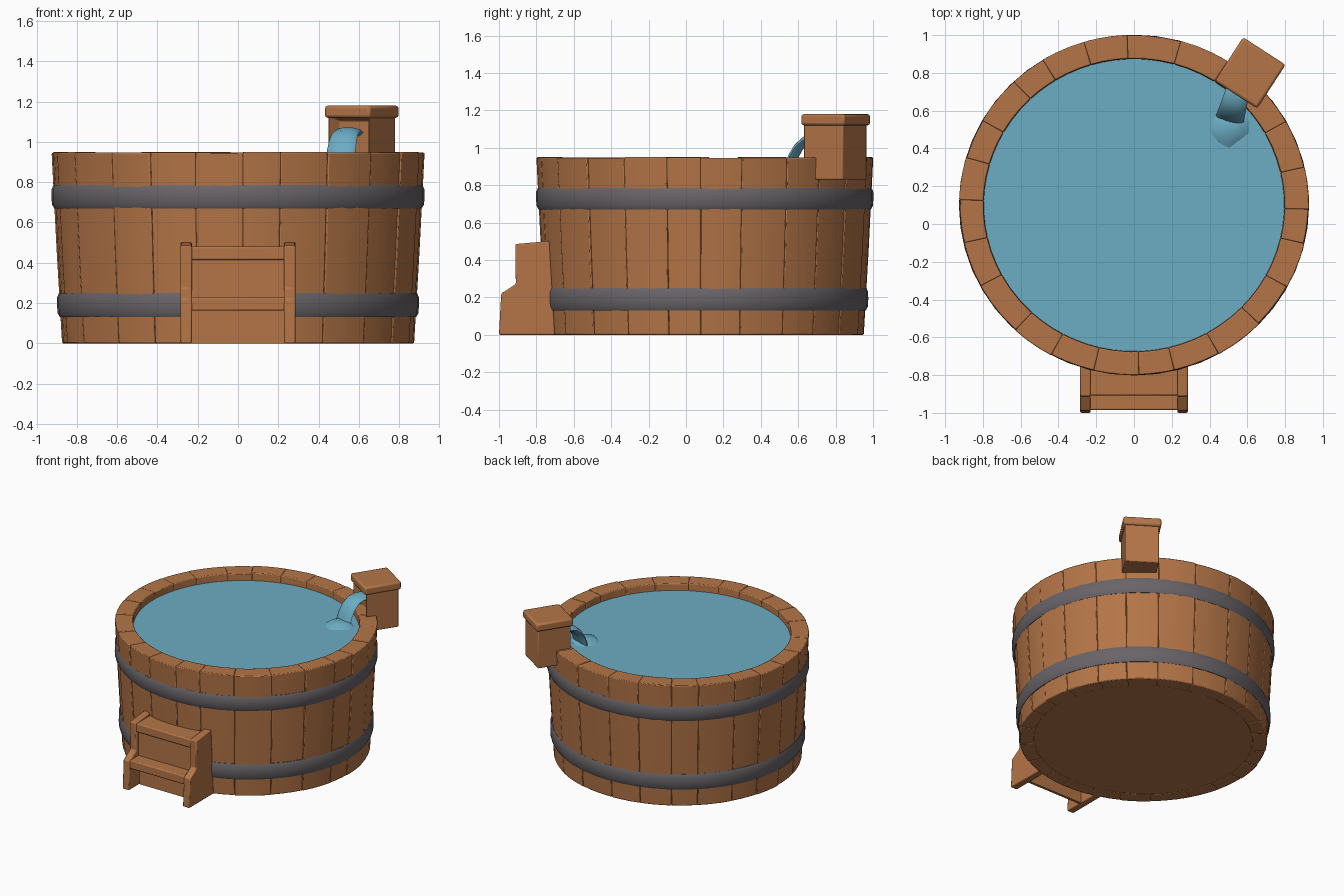
import bpy, bmesh, math, random
from mathutils import Matrix, Vector

if "Cube" in bpy.data.objects:
    bpy.data.objects.remove(bpy.data.objects["Cube"])

random.seed(4)
CY, K = 0.1, 0.973          # tub centre and slight oval squash
TURN = math.radians(-33)    # spout post rotation


def material(name, rgb):
    m = bpy.data.materials.new(name)
    m.diffuse_color = (*rgb, 1)
    m.use_nodes = True
    m.node_tree.nodes["Principled BSDF"].inputs["Base Color"].default_value = m.diffuse_color
    return m


WOOD = material("warm_wood", (0.456, 0.178, 0.063))
IRON = material("dark_iron", (0.14, 0.127, 0.138))
WATER = material("blue_water", (0.15, 0.413, 0.552))


def finish(name, bm, mat, bevel=0.0, segments=1, angle=35):
    bmesh.ops.recalc_face_normals(bm, faces=bm.faces)
    me = bpy.data.meshes.new(name)
    bm.to_mesh(me)
    bm.free()
    me.materials.append(mat)
    ob = bpy.data.objects.new(name, me)
    bpy.context.collection.objects.link(ob)
    bpy.ops.object.select_all(action='DESELECT')
    bpy.context.view_layer.objects.active = ob
    ob.select_set(True)
    bpy.ops.object.shade_smooth_by_angle(angle=math.radians(angle))
    if bevel:
        mod = ob.modifiers.new("soft_edges", 'BEVEL')
        mod.width, mod.segments = bevel, segments
        mod.limit_method, mod.angle_limit = 'ANGLE', math.radians(40)
    return ob


def sweep(bm, profile, a0, a1, n):
    """Sweep a closed (radius, z) profile around the tub from a0 to a1."""
    full = a1 - a0 > 6.28
    rings = []
    for i in range(n if full else n + 1):
        a = a0 + (a1 - a0) * i / n
        rings.append([bm.verts.new((r * math.cos(a), CY + K * r * math.sin(a), z))
                      for r, z in profile])
    pairs = list(zip(rings, rings[1:])) + ([(rings[-1], rings[0])] if full else [])
    for p, q in pairs:
        for j in range(len(profile)):
            k = (j + 1) % len(profile)
            bm.faces.new((p[j], p[k], q[k], q[j]))
    if not full:
        bm.faces.new(rings[0])
        bm.faces.new(rings[-1])


def box(name, size, centre, mat=WOOD, turn=0.0, tilt=0.0, bevel=0.008):
    bm = bmesh.new()
    bmesh.ops.create_cube(bm, size=1)
    bm.transform(Matrix.Translation(centre) @ Matrix.Rotation(turn, 4, 'Z')
                 @ Matrix.Rotation(tilt, 4, 'X') @ Matrix.Diagonal((*size, 1)))
    return finish(name, bm, mat, bevel, 2)


# Staves with slightly uneven widths, faces and heights
bm = bmesh.new()
COUNT = 24
cuts = [2 * math.pi * (i + random.uniform(-0.18, 0.18)) / COUNT for i in range(COUNT)]
cuts.append(cuts[0] + 2 * math.pi)
for a0, a1 in zip(cuts, cuts[1:]):
    d, h = random.uniform(-0.004, 0.003), random.uniform(-0.004, 0.002)
    sweep(bm, [(0.873 + d, 0), (0.9 + d, 0.46), (0.925 + d, 0.95 + h),
               (0.798, 0.95 + h), (0.79, 0.8), (0.77, 0)], a0, a1, 3)
finish("tub_staves", bm, WOOD, 0.006, 2)

# Tub floor and water surface
for name, r, z, depth, mat in (("tub_floor", 0.8, 0.022, 0.04, WOOD),
                               ("water_surface", 0.8, 0.885, 0.02, WATER)):
    bm = bmesh.new()
    bmesh.ops.create_cone(bm, cap_ends=True, segments=64, radius1=r, radius2=r, depth=depth)
    bm.transform(Matrix.Translation((0, CY, z)) @ Matrix.Diagonal((1, K, 1, 1)))
    finish(name, bm, mat)

# Two iron hoops with softly rounded edges
for name, r, z0, z1 in (("lower_hoop", 0.889, 0.13, 0.25), ("upper_hoop", 0.917, 0.67, 0.785)):
    bm = bmesh.new()
    sweep(bm, [(r - 0.04, z0), (r - 0.004, z0), (r + 0.007, z0 + 0.02),
               (r + 0.01, (z0 + z1) / 2), (r + 0.009, z1 - 0.02),
               (r, z1), (r - 0.04, z1)], 0, 2 * math.pi, 48)
    finish(name, bm, IRON, angle=50)

# Step side panels
SIDE = [(-1.0, 0), (-0.988, 0.22), (-0.91, 0.272), (-0.912, 0.485), (-0.73, 0.502), (-0.70, 0)]
for s, name in ((-1, "step_side_left"), (1, "step_side_right")):
    bm = bmesh.new()
    face = bm.faces.new([bm.verts.new((s * 0.285, y, z)) for y, z in SIDE])
    ext = bmesh.ops.extrude_face_region(bm, geom=[face])["geom"]
    bmesh.ops.translate(bm, vec=(-s * 0.056, 0, 0),
                        verts=[v for v in ext if isinstance(v, bmesh.types.BMVert)])
    finish(name, bm, WOOD, 0.007, 2)

# Treads and the boards behind them
box("upper_tread", (0.47, 0.17, 0.066), (0, -0.822, 0.447))
box("lower_tread", (0.47, 0.13, 0.066), (0, -0.92, 0.195))
box("upper_riser", (0.47, 0.02, 0.22), (0, -0.875, 0.32), bevel=0)
box("lower_riser", (0.47, 0.02, 0.2), (0, -0.86, 0.1), bevel=0)

# Spout post with a recessed opening facing the tub
bm = bmesh.new()
bmesh.ops.create_cube(bm, size=1)
bm.transform(Matrix.Diagonal((0.238, 0.25, 0.30, 1)))
bm.faces.ensure_lookup_table()
front = min(bm.faces, key=lambda f: f.calc_center_median().y)
bmesh.ops.inset_individual(bm, faces=[front], thickness=0.035)
for v in front.verts:
    v.co.y += 0.07
# walls of the recess stay straight: rebuild its mouth
mouth = [e for e in front.edges]
post = Matrix.Translation((0.615, 0.797, 0.98)) @ Matrix.Rotation(TURN, 4, 'Z')
bm.transform(post)
finish("spout_post", bm, WOOD, 0.007, 2)
box("spout_cap", (0.268, 0.276, 0.062), (0.615, 0.80, 1.15), turn=TURN, bevel=0.014)

# Falling water: a curved ribbon that widens toward the surface
PATH = [(-0.08, 1.045), (0.0, 1.052), (0.05, 1.04), (0.09, 1.005),
        (0.12, 0.955), (0.145, 0.88)]
out = Vector((-0.27, -0.963, 0))
across = Vector((0.963, -0.27, 0))
bm = bmesh.new()
rings = []
for i, (d, z) in enumerate(PATH):
    a, b = PATH[max(i - 1, 0)], PATH[min(i + 1, len(PATH) - 1)]
    t = (out * (b[0] - a[0]) + Vector((0, 0, b[1] - a[1]))).normalized()
    nrm = across.cross(t).normalized()
    c = Vector((0.545, 0.69, z)) + out * d
    w = 0.062 + 0.003 * i
    rings.append([bm.verts.new(c + across * w * math.cos(q) + nrm * 0.022 * math.sin(q))
                  for q in [2 * math.pi * k / 10 for k in range(10)]])
for p, q in zip(rings, rings[1:]):
    for j in range(10):
        bm.faces.new((p[j], p[(j + 1) % 10], q[(j + 1) % 10], q[j]))
bm.faces.new(rings[0])
bm.faces.new(rings[-1])
finish("water_stream", bm, WATER, angle=60)

# Splash mound where the stream lands
bm = bmesh.new()
bmesh.ops.create_cone(bm, cap_ends=True, segments=10, radius1=0.115, radius2=0.06, depth=0.035)
for v in bm.verts:
    v.co.xy *= random.uniform(0.85, 1.1)
bm.transform(Matrix.Translation((0.505, 0.515, 0.905)))
finish("water_splash", bm, WATER, angle=60)
